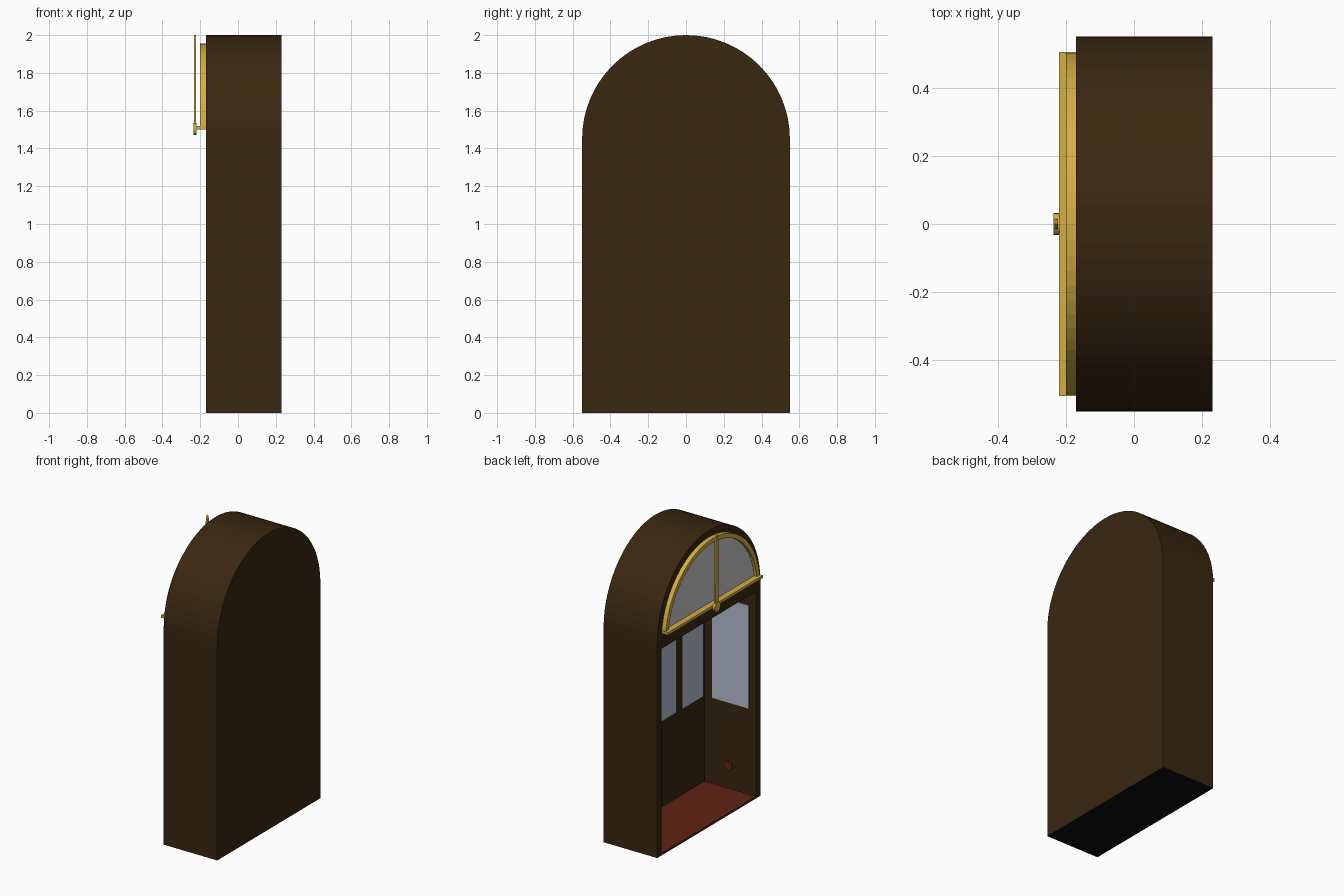
import bpy, bmesh, math

if "Cube" in bpy.data.objects:
    bpy.data.objects.remove(bpy.data.objects["Cube"])


def material(name, r, g, b):
    m = bpy.data.materials.new(name)
    m.diffuse_color = (r, g, b, 1)
    m.use_nodes = True
    m.node_tree.nodes["Principled BSDF"].inputs["Base Color"].default_value = m.diffuse_color
    return m


WOOD = material("dark_wood", 0.043, 0.020, 0.0055)
GOLD = material("gold", 0.66, 0.43, 0.06)
RED = material("red_carpet", 0.115, 0.016, 0.006)
MIRROR = material("window_blue_grey", 0.47, 0.52, 0.65)
GLASS = material("fanlight_grey", 0.58, 0.58, 0.58)
BLACK = material("underside_black", 0.004, 0.004, 0.004)


def extrude(name, pts, x0, x1, mat):
    """Closed prism from a (y, z) outline between x0 and x1."""
    bm = bmesh.new()
    a = [bm.verts.new((x0, y, z)) for y, z in pts]
    b = [bm.verts.new((x1, y, z)) for y, z in pts]
    bm.faces.new(a)
    bm.faces.new(b[::-1])
    n = len(pts)
    for i in range(n):
        j = (i + 1) % n
        bm.faces.new((a[j], a[i], b[i], b[j]))
    bmesh.ops.recalc_face_normals(bm, faces=bm.faces)
    me = bpy.data.meshes.new(name)
    bm.to_mesh(me)
    bm.free()
    me.materials.append(mat)
    ob = bpy.data.objects.new(name, me)
    bpy.context.collection.objects.link(ob)
    return ob


def box(name, x, y, z, mat):
    return extrude(name, [(y[0], z[0]), (y[1], z[0]), (y[1], z[1]), (y[0], z[1])], x[0], x[1], mat)


def arc(r, cz, a0=0.0, a1=math.pi, n=32):
    return [(r * math.cos(a0 + (a1 - a0) * i / n), cz + r * math.sin(a0 + (a1 - a0) * i / n))
            for i in range(n + 1)]


CZ = 1.45            # centre height of the arch
X0, X1 = -0.17, 0.23  # front and back of the cabin
INX, INY = 0.215, 0.505
BASE = 1.50          # sill height of the fanlight

# Cabin shell with arched top, black underside
cabin = extrude("cabin_shell", [(-0.55, 0), (0.55, 0)] + arc(0.55, CZ), X0, X1, WOOD)
cabin.data.materials.append(BLACK)
for p in cabin.data.polygons:
    if p.normal.z < -0.9:
        p.material_index = 1

# Hollow interior
cutter = box("interior_cutter", (-0.3, INX), (-INY, INY), (0.008, 1.395), WOOD)
cutter.hide_render = True
cutter.hide_viewport = True
cutter.display_type = 'WIRE'
mod = cabin.modifiers.new("hollow", 'BOOLEAN')
mod.operation = 'DIFFERENCE'
mod.solver = 'EXACT'
mod.object = cutter

# Carpet
box("floor_carpet", (X0 + 0.001, INX), (-INY, INY), (0.006, 0.013), RED)

# Windows on the back wall and both side walls
WZ = (0.593, 1.288)
for i, y in enumerate([(-0.488, -0.265), (-0.2, 0.2), (0.265, 0.488)]):
    box(f"back_window_{i}", (INX - 0.005, INX + 0.003), y, WZ, MIRROR)
for side, s in (("right", -1), ("left", 1)):
    ys = sorted((s * (INY - 0.005), s * (INY + 0.003)))
    box(f"{side}_window", (-0.118, 0.156), ys, WZ, MIRROR)

# Small red button low on the side wall
bpy.ops.mesh.primitive_cylinder_add(vertices=16, radius=0.033, depth=0.01,
                                    location=(0.037, -INY + 0.003, 0.167),
                                    rotation=(math.pi / 2, 0, 0))
button = bpy.context.object
button.name = "wall_button"
button.data.materials.append(RED)

# Fanlight: arched gold rim, grey pane, sill bar
R, r = 0.505, 0.475
ao, ai = math.asin((BASE - CZ) / R), math.asin((BASE - CZ) / r)
inner = arc(r, CZ, ai, math.pi - ai)
extrude("fanlight_rim", arc(R, CZ, ao, math.pi - ao) + inner[::-1], -0.20, X0, GOLD)
extrude("fanlight_pane", inner, -0.18, X0, GLASS)
box("fanlight_sill", (-0.22, X0), (-R, R), (BASE, BASE + 0.018), GOLD)

# Indicator hand with round hub
extrude("indicator_hand", [(-0.017, BASE), (0.017, BASE), (0.013, 1.95), (0, 2.0), (-0.013, 1.95)],
        -0.233, -0.223, GOLD)
extrude("indicator_hub", arc(0.032, BASE + 0.002, 0, 2 * math.pi, 20)[:-1], -0.236, -0.219, GOLD)
